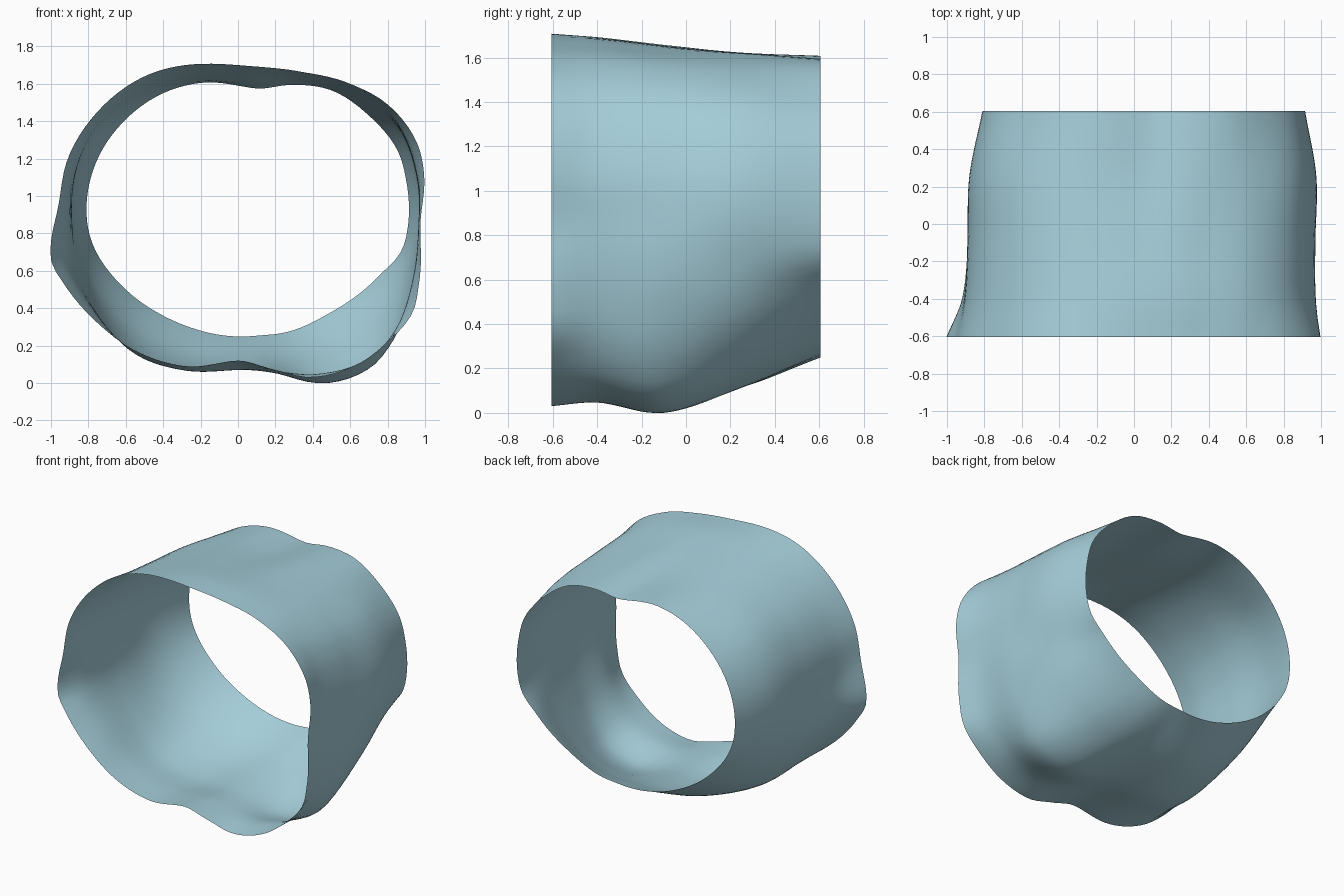
import bpy, bmesh
from math import atan2, hypot, cos, sin, tau

if "Cube" in bpy.data.objects:
    bpy.data.objects.remove(bpy.data.objects["Cube"])

CX, CZ = 0.04, 0.87
SEGMENTS, RINGS = 120, 36

# Cross-sections (x, z), from front opening to back opening
FRONT = [(0, 1.70), (.3, 1.67), (.6, 1.6), (.8, 1.49), (.95, 1.3), (.995, 1.12), (.975, .85),
         (.97, .55), (.93, .37), (.8, .22), (.62, .09), (.38, .03), (.2, .07), (0, .12), (-.28, .09),
         (-.58, .19), (-.75, .32), (-.93, .53), (-1.0, .66), (-.96, .95), (-.91, 1.2), (-.77, 1.43), (-.5, 1.64)]
FLARE = [(0, 1.69), (.35, 1.66), (.65, 1.57), (.85, 1.4), (.965, 1.1), (.965, .85), (.94, .58),
         (.85, .3), (.7, .13), (.45, .05), (.2, .065), (0, .1), (-.28, .085), (-.57, .18),
         (-.76, .37), (-.91, .65), (-.91, .9), (-.88, 1.18), (-.75, 1.42), (-.5, 1.61)]
BELLY = [(0, 1.655), (.35, 1.635), (.65, 1.55), (.85, 1.38), (.955, 1.1), (.97, .85), (.93, .5),
         (.82, .22), (.7, .08), (.46, .0), (.2, .055), (0, .07), (-.28, .068), (-.55, .16),
         (-.75, .38), (-.87, .65), (-.89, .87), (-.86, 1.17), (-.74, 1.4), (-.5, 1.58)]
WAIST = [(.05, 1.61), (.35, 1.615), (.65, 1.52), (.85, 1.36), (.96, 1.1), (.975, .92), (.93, .67),
         (.8, .38), (.6, .19), (.4, .12), (.1, .125), (-.3, .14), (-.55, .26),
         (-.75, .48), (-.86, .75), (-.88, .97), (-.83, 1.2), (-.7, 1.41), (-.45, 1.57)]
BACK = [(.1, 1.575), (.3, 1.595), (.5, 1.565), (.7, 1.43), (.85, 1.25), (.9, 1.08), (.91, .85),
        (.87, .7), (.75, .57), (.5, .38), (.25, .27), (.1, .253), (-.2, .28), (-.4, .36),
        (-.6, .5), (-.78, .75), (-.81, .95), (-.75, 1.2), (-.6, 1.41), (-.4, 1.55), (-.2, 1.605)]
STATIONS = [(-.605, FRONT), (-.4, FLARE), (-.1, BELLY), (.25, WAIST), (.605, BACK)]


def hermite(knots, t):
    """Smooth curve through sorted (position, value) knots."""
    i = 0
    while i < len(knots) - 2 and t > knots[i + 1][0]:
        i += 1

    def slope(k):
        a, b = knots[max(k - 1, 0)], knots[min(k + 1, len(knots) - 1)]
        return (b[1] - a[1]) / (b[0] - a[0])
    (t0, v0), (t1, v1) = knots[i], knots[i + 1]
    h = t1 - t0
    s = (t - t0) / h
    return (v0 * (1 + 2 * s) * (1 - s) ** 2 + v1 * s * s * (3 - 2 * s)
            + h * slope(i) * s * (1 - s) ** 2 + h * slope(i + 1) * s * s * (s - 1))


def polar_ring(points):
    """Evenly spaced radii around the tube axis."""
    polar = sorted((atan2(z - CZ, x - CX) % tau, hypot(x - CX, z - CZ)) for x, z in points)
    knots = ([(a - tau, r) for a, r in polar[-3:]] + polar
             + [(a + tau, r) for a, r in polar[:3]])
    return [hermite(knots, tau * k / SEGMENTS) for k in range(SEGMENTS)]


# Open band: one thin sheet lofted through the sections
rings = [(y, polar_ring(points)) for y, points in STATIONS]
bm = bmesh.new()
rows = []
for j in range(RINGS + 1):
    y = -.605 + 1.21 * j / RINGS
    row = []
    for k in range(SEGMENTS):
        r = hermite([(ys, radii[k]) for ys, radii in rings], y)
        a = tau * k / SEGMENTS
        row.append(bm.verts.new((CX + r * cos(a), y, max(0, CZ + r * sin(a)))))
    rows.append(row)
for a, b in zip(rows, rows[1:]):
    for k in range(SEGMENTS):
        n = (k + 1) % SEGMENTS
        bm.faces.new((a[k], a[n], b[n], b[k]))

mesh = bpy.data.meshes.new("open_band")
bm.to_mesh(mesh)
bm.free()
mesh.shade_smooth()
band = bpy.data.objects.new("open_band", mesh)
bpy.context.collection.objects.link(band)

# Pale blue surface
blue = bpy.data.materials.new("pale_blue")
blue.diffuse_color = (.38, .62, .70, 1)
blue.use_nodes = True
blue.node_tree.nodes["Principled BSDF"].inputs["Base Color"].default_value = blue.diffuse_color
mesh.materials.append(blue)
